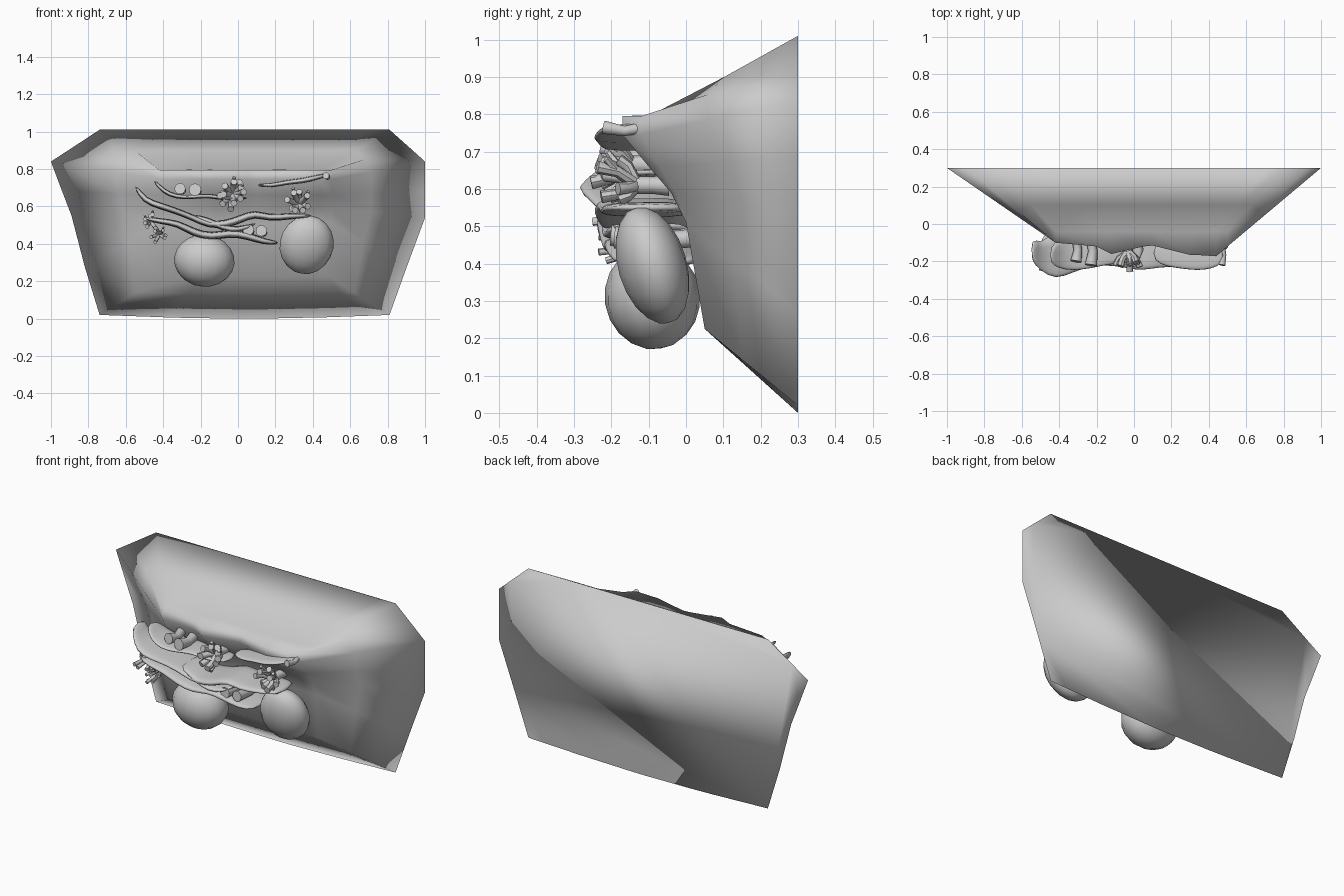
import bpy, bmesh, math, random
from mathutils import Vector

if "Cube" in bpy.data.objects:
    bpy.data.objects.remove(bpy.data.objects["Cube"])

random.seed(4)


def finish(name, bm, angle=50, subsurf=0):
    bmesh.ops.recalc_face_normals(bm, faces=bm.faces)
    me = bpy.data.meshes.new(name)
    bm.to_mesh(me)
    bm.free()
    ob = bpy.data.objects.new(name, me)
    bpy.context.collection.objects.link(ob)
    if subsurf:
        ob.modifiers.new("smooth", 'SUBSURF').levels = subsurf
    bpy.ops.object.select_all(action='DESELECT')
    ob.select_set(True)
    bpy.context.view_layer.objects.active = ob
    if angle >= 180:
        bpy.ops.object.shade_smooth()
    else:
        bpy.ops.object.shade_smooth_by_angle(angle=math.radians(angle))
    return ob


def loft(bm, rings, caps=False):
    vs = [[bm.verts.new(p) for p in r] for r in rings]
    n = len(vs[0])
    for a, b in zip(vs, vs[1:]):
        for i in range(n):
            j = (i + 1) % n
            bm.faces.new((a[i], a[j], b[j], b[i]))
    if caps:
        bm.faces.new(vs[0])
        bm.faces.new(vs[-1])


def lerp_table(t, table):
    for (a, u), (b, v) in zip(table, table[1:]):
        if t <= b:
            return u + (v - u) * max(0, (t - a) / (b - a))
    return table[-1][1]


def wall_y(z):
    return lerp_table(z, [(.22, .05), (.52, 0), (.62, -.05), (.74, -.14)])


# rock: front face grid with a wavy overhanging ledge (x, ledge depth)
ledge = [(-.42, -.10), (-.2, -.12), (-.12, -.16), (.05, -.12), (.1, -.115), (.3, -.165), (.44, -.17), (.5, -.12)]
bm = bmesh.new()
grid = []
for x, f in ledge:
    k = f / -.17
    co = [(x, -.04, .8), (x, f, .795), (x, f, .745), (x, -.1 * k, .66),
          (x, -.04 * k, .59), (x, 0, .51), (x * .97, .05, .225)]
    grid.append([bm.verts.new(p) for p in co])
for a, b in zip(grid, grid[1:]):
    for i in range(6):
        bm.faces.new((a[i], b[i], b[i + 1], a[i + 1]))

# rock: flared sides from the face border out to the rim, closed flat at the back
right = [(.81, 1.01), (.93, .903), (1, .84), (1, .68), (1, .54), (.9, .27), (.81, .02)]
left = [(-.74, 1.01), (-.9, .905), (-1, .84), (-.94, .68), (-.89, .55), (-.82, .28), (-.74, .02)]
border = [c[0] for c in grid] + grid[-1][1:] + [c[-1] for c in grid[-2::-1]] + grid[0][5:0:-1]


def along(x, z, dip):
    t = (x + .42) / .92
    return (-.74 + 1.55 * t, z - dip * math.sin(math.pi * t))


rim = [along(x, 1.01, 0) for x, _ in ledge] + right[1:]
rim += [along(x, .02, .02) for x, _ in ledge[-2::-1]] + left[5:0:-1]
rim = [Vector((x, .3, z)) for x, z in rim]
n = len(rim)
mid_vs, rim_vs = [], []
for v, r in zip(border, rim):
    m = v.co.lerp(r, .42)
    m.z += .012 if r.z > .9 else 0
    mid_vs.append(bm.verts.new(m))
    rim_vs.append(bm.verts.new(r))
for a, b in ((border, mid_vs), (mid_vs, rim_vs)):
    for i in range(n):
        j = (i + 1) % n
        bm.faces.new((a[i], a[j], b[j], b[i]))
bm.faces.new(rim_vs)
finish("rock_base", bm, 180)


# wavy shelves growing out of the face: path of (x, z, front y)
def shelf(name, pts, t):
    bm = bmesh.new()
    rings = []
    for i, (x, z, f) in enumerate(pts):
        a, b = pts[max(0, i - 1)], pts[min(len(pts) - 1, i + 1)]
        d = Vector((b[0] - a[0], b[1] - a[1])).normalized()
        nx, nz = -d.y, d.x
        h = t * (.55 if i in (0, len(pts) - 1) else 1) * random.uniform(.85, 1.2)
        back = wall_y(z) + .02
        if x < -.45:
            back = f + .14
        sec = [(f, -.5), (f, .5), (f + .03, .9), ((f + back) / 2, 1), (back, 1.2),
               (back, -1.2), ((f + back) / 2, -1), (f + .03, -.9)]
        rings.append([(x + nx * s * h, y, z + nz * s * h) for y, s in sec])
    loft(bm, rings, caps=True)
    finish(name, bm, 180, 1)


shelf("shelf_middle", [(-.55, .71, -.2), (-.5, .63, -.25), (-.42, .605, -.3), (-.33, .575, -.26), (-.24, .54, -.23),
                       (-.16, .5, -.22), (-.06, .505, -.23), (.02, .535, -.25), (.09, .565, -.24), (.17, .535, -.23),
                       (.27, .55, -.23), (.4, .55, -.2)], .018)
shelf("shelf_lower", [(-.51, .54, -.21), (-.41, .52, -.24), (-.32, .51, -.24), (-.24, .46, -.23), (-.14, .435, -.22),
                      (-.05, .46, -.22), (.05, .445, -.22), (.14, .41, -.2), (.22, .405, -.17)], .018)
shelf("shelf_branch", [(-.25, .55, -.2), (-.17, .53, -.22), (-.08, .485, -.23), (0, .47, -.22), (.1, .51, -.21)], .015)
shelf("shelf_upper_left", [(-.45, .74, -.21), (-.4, .68, -.24), (-.33, .65, -.25), (-.24, .65, -.24),
                           (-.15, .66, -.22), (-.08, .64, -.21), (.06, .645, -.2)], .012)
shelf("shelf_upper_right", [(.1, .715, -.2), (.18, .71, -.23), (.26, .73, -.24), (.34, .735, -.25),
                            (.42, .755, -.24), (.48, .77, -.21)], .012)


# rounded boulders: centre, radii, tilt
def boulder(name, c, r, tilt):
    bm = bmesh.new()
    bmesh.ops.create_uvsphere(bm, u_segments=16, v_segments=10, radius=1)
    for v in bm.verts:
        v.co = Vector((v.co.x * r[0], v.co.y * r[1], v.co.z * r[2]))
    ob = finish(name, bm, 180)
    ob.location = c
    ob.rotation_euler = tilt


boulder("boulder_left", (-.18, -.09, .31), (.162, .128, .14), (.15, .1, 0))
boulder("boulder_right", (.367, -.09, .395), (.145, .092, .162), (.3, .15, .1))


# tapering bent tube through points with radii
def tube(bm, pts, radii, n=8):
    rings = []
    for i, p in enumerate(pts):
        d = (pts[min(i + 1, len(pts) - 1)] - pts[max(i - 1, 0)]).normalized()
        u = d.cross(Vector((0, 0, 1))).normalized()
        w = d.cross(u)
        rings.append([p + (u * math.cos(a) + w * math.sin(a)) * radii[i]
                      for a in (math.tau * k / n for k in range(n))])
    loft(bm, rings, caps=True)


# short flared stubs, in pairs
bm = bmesh.new()
for x, z, f, r in [(-.31, .695, -.2, .03), (-.23, .69, -.22, .033), (.055, .475, -.2, .03),
                   (.125, .47, -.19, .03), (.47, .765, -.22, .018)]:
    y = wall_y(z) + .03
    tube(bm, [Vector((x, y, z)), Vector((x + .01, (y + f) / 2, z - .01)), Vector((x, f, z))],
         [r * .85, r * .75, r], 12)
finish("tube_stubs", bm, 45)


# branching coral clumps: x, z, spread, tip depth, radius, count
def coral(name, x, z, spread, f, r, count):
    bm = bmesh.new()
    root = Vector((x, wall_y(z) if x > -.4 else -.08, z))
    fork = Vector((x, f * .55, z))
    tube(bm, [root, (root + fork) / 2, fork], [r * 1.6, r * 1.3, r * 1.3])
    for i in range(count):
        a = math.tau * i / count + random.uniform(-.3, .3)
        s = spread * random.uniform(.45, 1)
        o = Vector((math.cos(a), 0, math.sin(a))) * s
        tip = Vector((x, f * random.uniform(.75, 1), z)) + o
        mid = (fork + tip) / 2 + o * .25
        tube(bm, [fork, mid, tip], [r, r * .85, r * .95])
        if i % 2:
            tube(bm, [mid, mid + o * .4 + Vector((0, -.03, .015))], [r * .7, r * .5], 6)
    finish(name, bm, 45)


coral("coral_centre", -.03, .665, .085, -.27, .019, 11)
coral("coral_right", .325, .61, .07, -.24, .018, 9)
coral("coral_left", -.47, .525, .05, -.25, .012, 7)
coral("coral_left_low", -.42, .45, .05, -.24, .01, 7)
